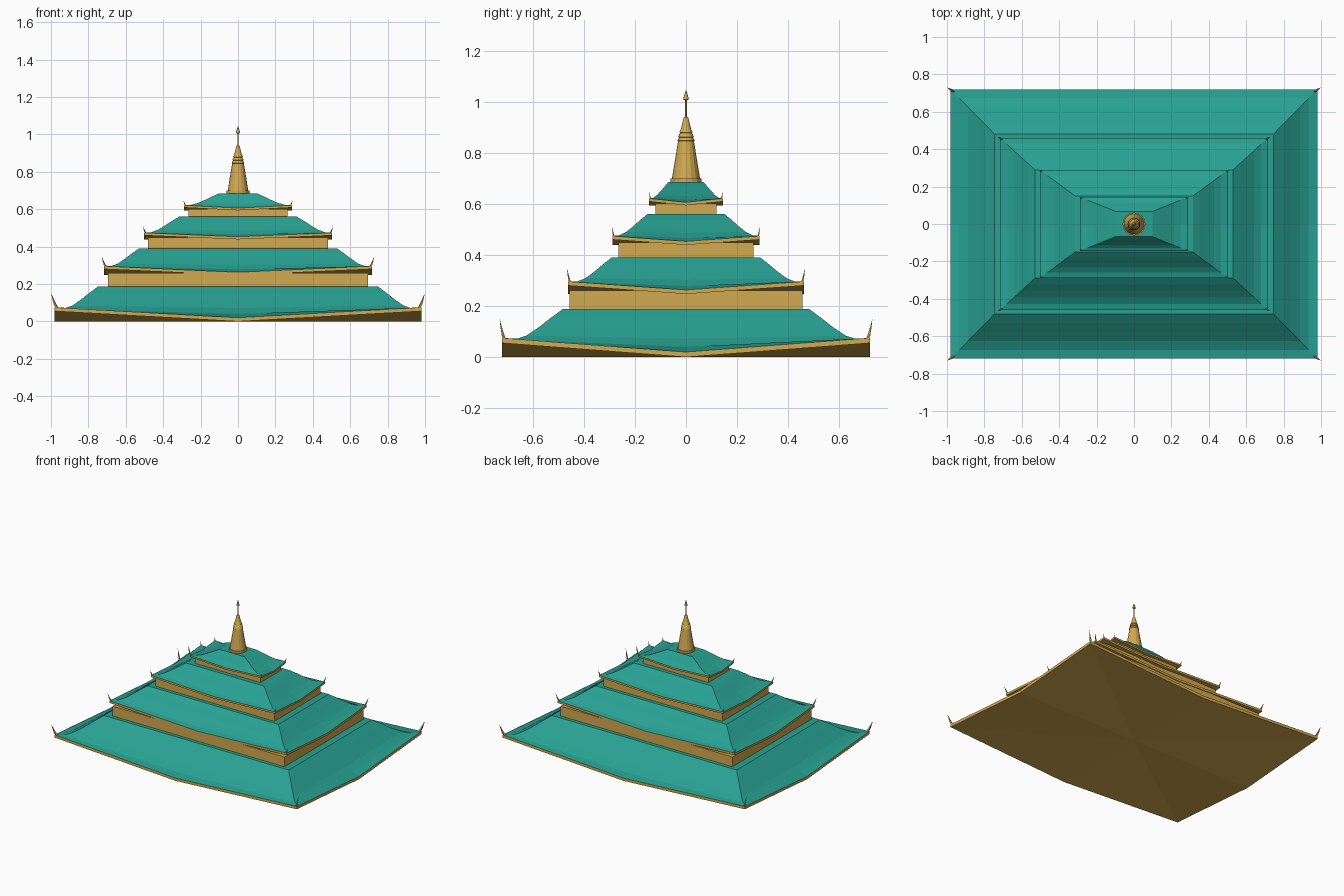
import bpy, bmesh, math
from mathutils import Vector

if "Cube" in bpy.data.objects:
    bpy.data.objects.remove(bpy.data.objects["Cube"])


def material(name, rgb):
    m = bpy.data.materials.new(name)
    m.diffuse_color = (*rgb, 1)
    m.use_nodes = True
    m.node_tree.nodes["Principled BSDF"].inputs["Base Color"].default_value = m.diffuse_color
    return m


TEAL = material("teal roof", (0.021, 0.36, 0.29))
GOLD = material("gold", (0.65, 0.40, 0.08))


def finish(bm, name, mat):
    bmesh.ops.recalc_face_normals(bm, faces=bm.faces)
    me = bpy.data.meshes.new(name)
    bm.to_mesh(me)
    bm.free()
    me.materials.append(mat)
    ob = bpy.data.objects.new(name, me)
    bpy.context.collection.objects.link(ob)
    return ob


def ring(bm, x, y, z, lift):
    """Rectangle of corners and side midpoints, with the corners raised."""
    pts = [(-1, -1), (0, -1), (1, -1), (1, 0), (1, 1), (0, 1), (-1, 1), (-1, 0)]
    return [bm.verts.new((x * a, y * b, z + lift * abs(a * b))) for a, b in pts]


def bridge(bm, a, b):
    n = len(a)
    for i in range(n):
        j = (i + 1) % n
        bm.faces.new((a[i], a[j], b[j], b[i]))


# fraction of the roof drop reached at each even step outwards
DROP = (0, 0.21, 0.45, 0.69, 0.88, 1)


def roof(name, eave, top, z_eave, z_top, lift, trim):
    # concave tiled slope with upswept hips
    bm = bmesh.new()
    rings = []
    for i, d in enumerate(DROP):
        t = i / (len(DROP) - 1)
        rings.append(ring(bm, top[0] + (eave[0] - top[0]) * t,
                          top[1] + (eave[1] - top[1]) * t,
                          z_top + (z_eave - z_top) * d, lift * t ** 3))
    for a, b in zip(rings, rings[1:]):
        bridge(bm, a, b)
    bm.faces.new(rings[0])
    finish(bm, name + "_roof", TEAL)

    # gold eave edge and closed underside
    bm = bmesh.new()
    a = ring(bm, *eave, z_eave, lift)
    b = ring(bm, *eave, z_eave - trim, lift)
    bridge(bm, a, b)
    c = bm.verts.new((0, 0, z_eave - trim))
    for i in range(8):
        bm.faces.new((b[i], c, b[(i + 1) % 8]))
    finish(bm, name + "_eave", GOLD)


def wall(name, x, y, z0, z1):
    bm = bmesh.new()
    bmesh.ops.create_cube(bm, size=1)
    for v in bm.verts:
        v.co = (v.co.x * 2 * x, v.co.y * 2 * y, z0 + (v.co.z + 0.5) * (z1 - z0))
    finish(bm, name + "_wall", GOLD)


def horns(name, eave, z, height, out):
    # curved tapering spike at each eave corner: (outward, up, half width)
    path = [(-0.6, -0.15, 0.13), (0.0, 0.15, 0.12), (0.45, 0.5, 0.075), (1, 1, 0.008)]
    bm = bmesh.new()
    for sx in (-1, 1):
        for sy in (-1, 1):
            o = Vector((sx, sy * 0.6, 0))
            side = Vector((-o.y, o.x, 0)).normalized()
            loops = []
            for d, u, w in path:
                p = Vector((sx * (eave[0] - 0.004), sy * (eave[1] - 0.004), z + u * height)) + o * d * out
                w *= height
                loops.append([bm.verts.new(p + k) for k in
                              (o.normalized() * w, side * w * 0.7,
                               -o.normalized() * w, -side * w * 0.7)])
            for a, b in zip(loops, loops[1:]):
                bridge(bm, a, b)
            bm.faces.new(loops[0])
            bm.faces.new(loops[-1])
    finish(bm, name + "_corner_horns", GOLD)


# name, eave half size, top half size, eave z, top z, corner lift, trim, horn height, horn reach
tiers = [
    ("first", (0.98, 0.72), (0.747, 0.482), 0.02, 0.188, 0.055, 0.02, 0.073, 0.022),
    ("second", (0.717, 0.461), (0.53, 0.29), 0.263, 0.39, 0.033, 0.016, 0.05, 0.015),
    ("third", (0.502, 0.288), (0.315, 0.15), 0.453, 0.56, 0.021, 0.014, 0.036, 0.010),
    ("fourth", (0.288, 0.144), (0.10, 0.068), 0.606, 0.685, 0.015, 0.012, 0.027, 0.008),
]
for name, eave, top, ze, zt, lift, trim, hh, ho in tiers:
    roof(name, eave, top, ze, zt, lift, trim)
    horns(name, eave, ze + lift, hh, ho)

# storey walls between the roofs
wall("second", 0.695, 0.456, 0.18, 0.26)
wall("third", 0.48, 0.265, 0.38, 0.448)
wall("fourth", 0.265, 0.12, 0.55, 0.602)

# turned spire with rings, rod and bud: (radius, height)
profile = [(0.061, 0.68), (0.061, 0.70), (0.055, 0.70), (0.031, 0.845), (0.034, 0.847),
           (0.027, 0.86), (0.031, 0.862), (0.023, 0.877), (0.026, 0.88), (0.020, 0.892),
           (0.009, 0.937), (0.004, 0.94), (0.003, 1.003), (0.011, 1.008), (0.007, 1.025),
           (0.001, 1.044)]
bm = bmesh.new()
N = 16
prev = None
for r, z in profile:
    cur = [bm.verts.new((r * math.cos(2 * math.pi * i / N), r * math.sin(2 * math.pi * i / N), z))
           for i in range(N)]
    if prev:
        bridge(bm, prev, cur)
    else:
        bm.faces.new(cur)
    prev = cur
bm.faces.new(prev)
finish(bm, "spire", GOLD)
